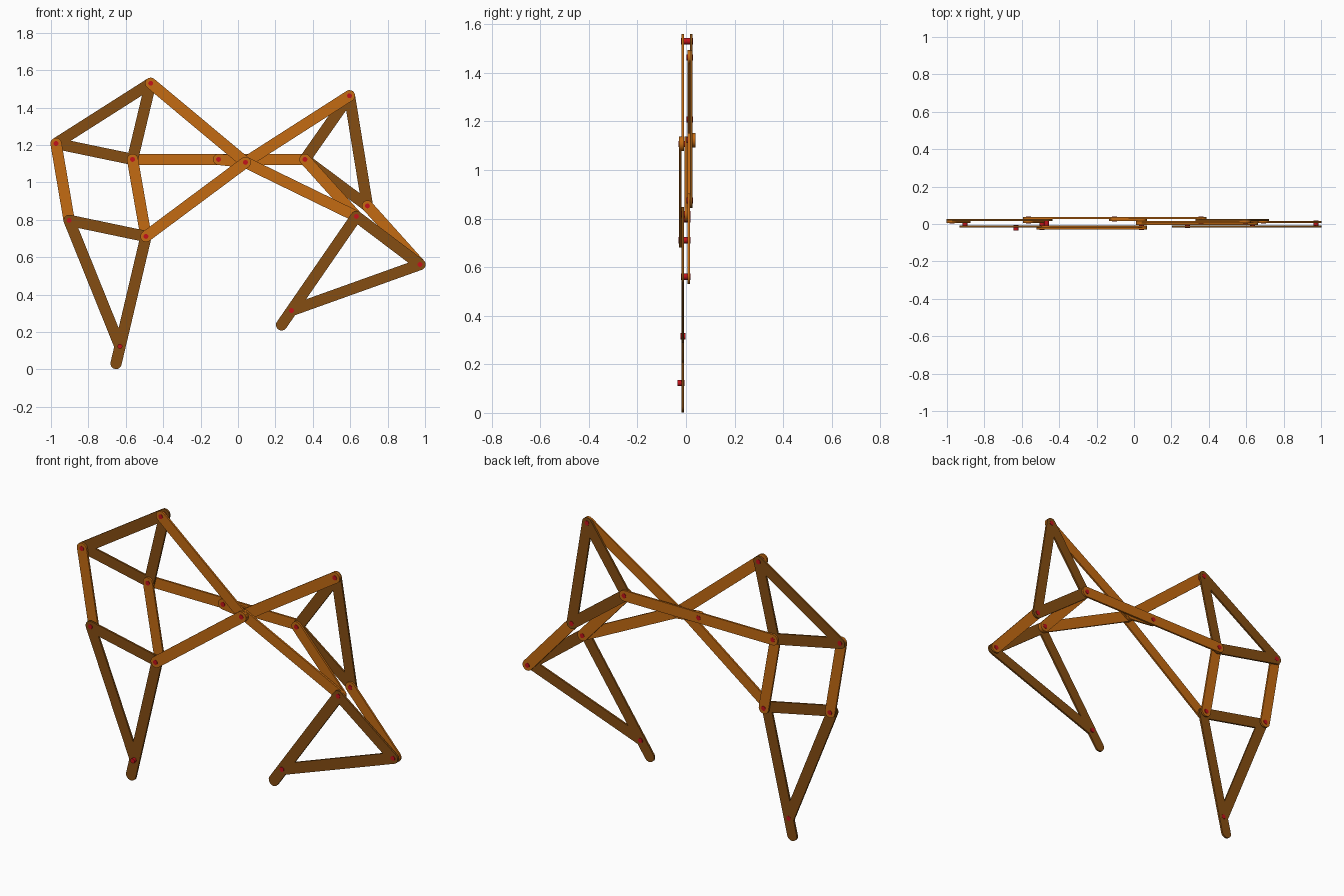
import bpy, bmesh, math
from mathutils import Vector

if "Cube" in bpy.data.objects:
    bpy.data.objects.remove(bpy.data.objects["Cube"])


def material(name, rgb):
    m = bpy.data.materials.new(name)
    m.diffuse_color = (*rgb, 1)
    m.use_nodes = True
    m.node_tree.nodes["Principled BSDF"].inputs["Base Color"].default_value = m.diffuse_color
    return m


LIGHT = material("light wood", (0.55, 0.145, 0.006))
DARK = material("dark wood", (0.235, 0.075, 0.006))
RED = material("red pin", (0.55, 0.006, 0.01))

# Joint positions (x, z)
J = dict(
    A=(-0.467, 1.53), B=(-0.973, 1.208), C=(-0.564, 1.123), D=(-0.903, 0.797),
    E=(-0.492, 0.711), F=(-0.631, 0.123), G=(-0.104, 1.123), H=(0.04, 1.107),
    I=(0.358, 1.123), P=(0.596, 1.463), K=(0.692, 0.874), L=(0.633, 0.818),
    M=(0.973, 0.561), N=(0.286, 0.315),
    U=(-0.652, 0.032), V=(0.233, 0.238))  # U, V: toe ends

RADIUS, THICK, SEG = 0.03, 0.0105, 12


def prism(name, outline, y0, y1, mat):
    """Extrude an x-z outline from y0 to y1."""
    bm = bmesh.new()
    face = bm.faces.new([bm.verts.new((x, y0, z)) for x, z in outline])
    ext = bmesh.ops.extrude_face_region(bm, geom=[face])["geom"]
    verts = [v for v in ext if isinstance(v, bmesh.types.BMVert)]
    bmesh.ops.translate(bm, verts=verts, vec=(0, y1 - y0, 0))
    bmesh.ops.recalc_face_normals(bm, faces=bm.faces)
    me = bpy.data.meshes.new(name)
    bm.to_mesh(me)
    bm.free()
    me.materials.append(mat)
    ob = bpy.data.objects.new(name, me)
    bpy.context.collection.objects.link(ob)
    bpy.context.view_layer.objects.active = ob
    ob.select_set(True)
    bpy.ops.object.shade_smooth_by_angle(angle=math.radians(35))
    ob.select_set(False)


def bar(name, a, b, y, mat):
    """Flat link with round ends between two joints."""
    pa, pb = Vector(J[a]), Vector(J[b])
    d = pb - pa
    ang = math.atan2(d.y, d.x)
    pts = []
    for centre, start in ((pb, ang - math.pi / 2), (pa, ang + math.pi / 2)):
        for i in range(SEG + 1):
            t = start + math.pi * i / SEG
            pts.append((centre.x + RADIUS * math.cos(t),
                        centre.y + RADIUS * math.sin(t)))
    prism(name, pts, y - THICK / 2, y + THICK / 2, mat)


def pin(joint, y0, y1):
    x, z = J[joint]
    pts = [(x + 0.013 * math.cos(t), z + 0.013 * math.sin(t))
           for t in (2 * math.pi * i / 16 for i in range(16))]
    prism("pin_" + joint.lower(), pts, y0, y1, RED)


# Stacked layers, back to front
BACK, PLATE, INNER, MID, LEG, FRONT = 0.033, 0.021, 0.0105, 0.0, -0.0125, -0.0235

# Frame and crank
bar("frame_bar", "C", "I", BACK, LIGHT)
bar("crank", "G", "H", PLATE, LIGHT)

# Connecting rods from the crank
bar("upper_rod_left", "A", "H", LEG, LIGHT)
bar("lower_rod_left", "E", "H", FRONT, LIGHT)
bar("upper_rod_right", "P", "H", INNER, LIGHT)
bar("lower_rod_right", "L", "H", MID, LIGHT)

# Upper triangles, swing links and lower leg triangles on each side
for side, top, outer, pivot, knee, ankle, shin, toe in (
        ("left", "A", "B", "C", "D", "E", "F", "U"),
        ("right", "P", "K", "I", "M", "L", "N", "V")):
    bar("shoulder_outer_" + side, top, outer, PLATE, DARK)
    bar("shoulder_inner_" + side, top, pivot, PLATE, DARK)
    bar("shoulder_base_" + side, outer, pivot, PLATE, DARK)
    bar("outer_link_" + side, outer, knee, INNER, LIGHT)
    bar("inner_link_" + side, pivot, ankle, INNER, LIGHT)
    bar("leg_top_" + side, knee, ankle, LEG, DARK)
    bar("leg_outer_" + side, knee, shin, LEG, DARK)
    bar("leg_inner_" + side, ankle, toe, LEG, DARK)

# Pins through every joint: (joint, front y, back y)
for j, y0, y1 in (
        ("A", -0.02, 0.028), ("B", 0.003, 0.028), ("C", 0.003, 0.04),
        ("D", -0.02, 0.018), ("E", -0.031, 0.018), ("F", -0.034, -0.006),
        ("G", 0.013, 0.04), ("H", -0.031, 0.028), ("I", 0.003, 0.04),
        ("P", 0.003, 0.028), ("K", 0.003, 0.028), ("L", -0.02, 0.018),
        ("M", -0.02, 0.018), ("N", -0.022, -0.002)):
    pin(j, y0, y1)
